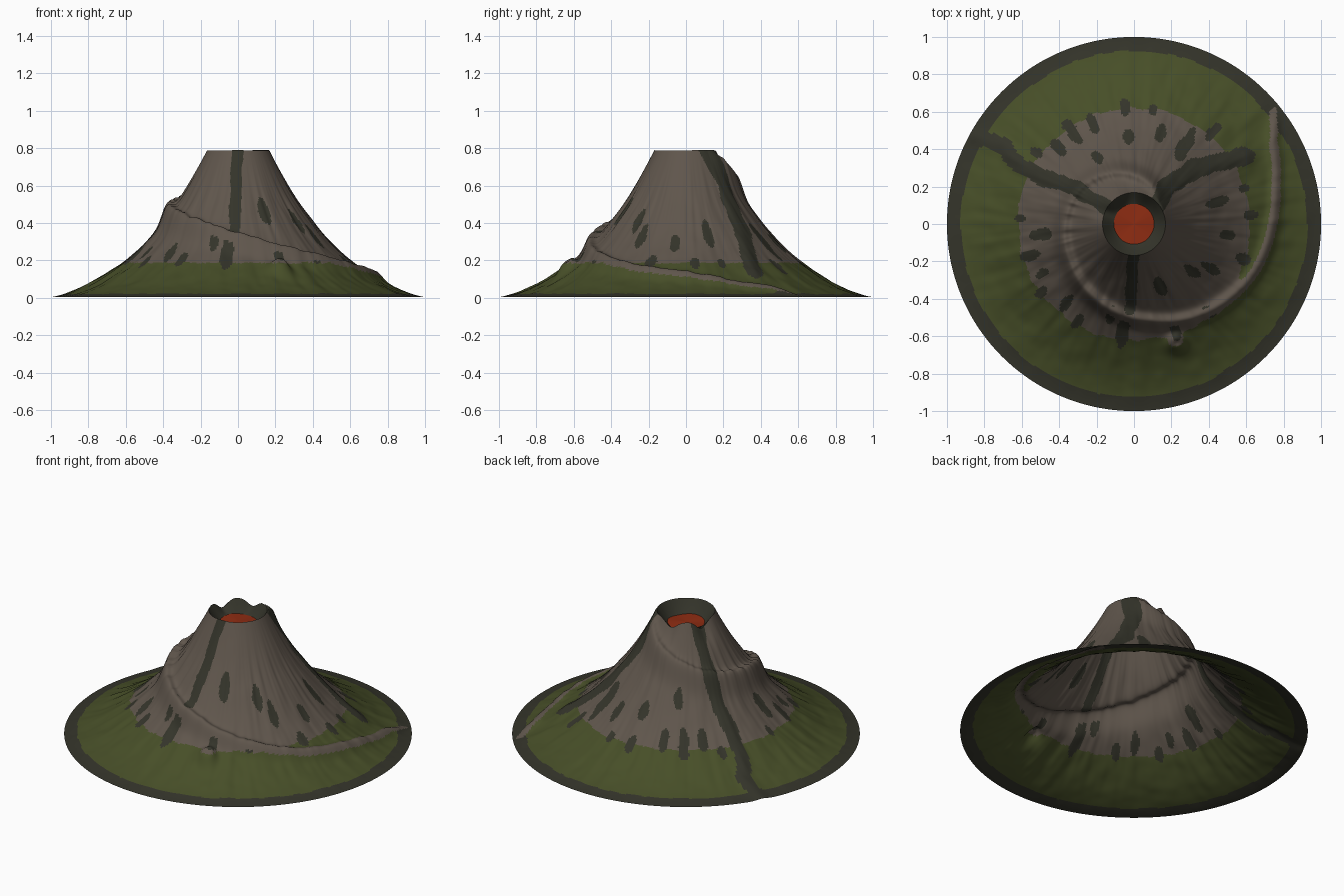
import bpy, bmesh, math
from mathutils import Vector, noise

if "Cube" in bpy.data.objects:
    bpy.data.objects.remove(bpy.data.objects["Cube"])

def material(name, rgb):
    m = bpy.data.materials.new(name)
    m.diffuse_color = (*rgb, 1)
    m.use_nodes = True
    m.node_tree.nodes["Principled BSDF"].inputs["Base Color"].default_value = m.diffuse_color
    return m

ROCK = material("brown rock", (0.115, 0.092, 0.072))
DARK = material("dark basalt", (0.034, 0.034, 0.023))
GRASS = material("grass green", (0.063, 0.077, 0.021))
LAVA = material("red lava", (0.27, 0.025, 0.006))
MATS = [ROCK, DARK, GRASS]

# slope height at r = 0, 0.1 ... 1.1
SLOPE = [1.15, .93, .725, .55, .412, .295, .203, .132, .073, .03, .004, 0]
# spiral ridge: (degrees travelled clockwise from 40, radius)
RIDGE = [(0, .965), (10, .86), (25, .785), (40, .74), (61, .695), (90, .617), (119, .53),
         (157, .455), (190, .405), (220, .38), (254, .355), (292, .30), (325, .25), (360, .19)]
# solidified flows: half width, swelling height, path
FLOWS = [
    (.03, .004, [(0, -.15), (-.01, -.3), (-.02, -.46)]),
    (.05, .02, [(.12, .1), (.18, .2), (.34, .3), (.59, .36)]),
    (.042, .012, [(-.13, .08), (-.25, .15), (-.36, .21), (-.5, .25), (-.64, .34), (-.7, .42), (-.85, .47)]),
]
# basalt patches: x, y, half length
SPOTS = [(-.05, .62, .05), (-.03, .47, .05), (.1, .61, .03), (.14, .49, .05), (-.22, .53, .06),
         (-.33, .49, .07), (-.4, .41, .06), (-.52, .38, .04), (.28, .43, .10), (.42, .49, .05),
         (.59, .19, .03), (.45, .12, .06), (.62, .05, .04), (.5, -.06, .04), (.58, -.18, .05),
         (.42, -.24, .06), (.31, -.25, .05), (.14, -.33, .07), (.22, -.57, .05), (-.06, -.58, .085),
         (-.12, -.48, .05), (-.3, -.52, .04), (-.36, -.42, .05), (-.5, -.37, .04), (-.5, -.27, .04),
         (-.56, -.17, .05), (-.5, -.06, .06), (-.6, .03, .03), (.4, -.47, .04), (-.2, .36, .04)]
RIM_R, RIM_Z, LAKE_R, LAKE_Z = .168, .79, .108, .715

def slope(r):
    i = min(max(int(r * 10), 1), 9)
    t = r * 10 - i
    a, b, c, d = SLOPE[i - 1:i + 3]
    return b + .5 * t * (c - a + t * (2*a - 5*b + 4*c - d + t * (3*(b - c) + d - a)))

def ridge(r, ang):
    """Signed distance from the ridge line and the travelled angle."""
    t = (40 - math.degrees(ang)) % 360
    for (t0, r0), (t1, r1) in zip(RIDGE, RIDGE[1:]):
        if t <= t1:
            return (r - r0 - (r1 - r0) * (t - t0) / (t1 - t0)) * .93, t
    return 1, t

def path_distance(x, y, path):
    p, best = Vector((x, y)), 9
    for a, b in zip(path, path[1:]):
        a, b = Vector(a), Vector(b)
        d = b - a
        k = min(max((p - a).dot(d) / d.length_squared, 0), 1)
        best = min(best, (p - a - d * k).length)
    return best

def wobble(x, y, f, seed=0):
    return noise.noise(Vector((x * f, y * f, seed)))

def height(r, ang):
    x, y = r * math.cos(ang), r * math.sin(ang)
    z = slope(r)
    # radial gullies, strongest mid slope
    fade = min(1, max(0, (r - .17) * 6)) * min(1, max(0, (1 - r) * 5))
    g = noise.noise(Vector((math.cos(ang) * 9, math.sin(ang) * 9, r * 3)))
    g += .5 * noise.noise(Vector((math.cos(ang) * 20, math.sin(ang) * 20, r * 5)))
    z += fade * (.009 * g + .004 * wobble(x, y, 14, 3))
    # spiral ridge
    d, t = ridge(r, ang)
    h = (.02 + .045 * min(1, t / 150)) * min(1, t / 5) * min(1, (360 - t) / 25)
    z += h * math.exp(-(d / .034) ** 2)
    # swollen flows
    for w, lift, path in FLOWS:
        z += lift * math.exp(-(path_distance(x, y, path) / w) ** 2)
    # side vent with a small pit
    d = math.hypot(x - .23, y + .635)
    z += .075 * math.exp(-(d / .048) ** 2) - .03 * math.exp(-(d / .02) ** 2)
    z = min(z, RIM_Z)
    # breaches in the crater rim
    for deg, depth in ((157, .05), (95, .04)):
        da = (math.degrees(ang) - deg + 180) % 360 - 180
        z -= depth * math.exp(-(da / 16) ** 2) * math.exp(-((r - RIM_R) / .06) ** 2)
    return max(z, 0)

def slope_colour(c):
    x, y, z = c
    r, ang = math.hypot(x, y), math.atan2(y, x)
    if r > .925 + .012 * wobble(x, y, 9):
        return 0 if abs(ridge(r, ang)[0]) < .022 and ridge(r, ang)[1] < 15 else 1
    n = wobble(x, y, 16, 5)
    for w, lift, path in FLOWS:
        if path_distance(x, y, path) < w * (1 + .35 * n):
            return 1
    d, t = ridge(r, ang)
    if abs(d) < .024 and t < 200:
        return 0
    for sx, sy, length in SPOTS:
        if abs(sx - x) > .13 or abs(sy - y) > .13:
            continue
        s = math.hypot(sx, sy)
        along = (x * sx + y * sy) / s - s
        across = (y * sx - x * sy) / s
        if math.hypot(along / length, across / (.017 + .2 * length)) < 1 + .5 * n:
            return 1
    return 2 if z < .187 + .006 * wobble(x, y, 12, 8) else 0

def polar_surface(name, r0, r1, rings, sides, zfun, cfun, mats):
    """Sheet made of concentric rings, height and colour given by rules."""
    bm = bmesh.new()
    rows = []
    for i in range(rings + 1):
        r = r0 + (r1 - r0) * i / rings
        rows.append([bm.verts.new((r * math.cos(a), r * math.sin(a), zfun(r, a)))
                     for a in (2 * math.pi * j / sides for j in range(sides))])
    for a, b in zip(rows, rows[1:]):
        for j in range(sides):
            k = (j + 1) % sides
            f = bm.faces.new((a[j], b[j], b[k], a[k]))
            f.smooth = True
            f.material_index = cfun(f.calc_center_median())
    me = bpy.data.meshes.new(name)
    bm.to_mesh(me)
    bm.free()
    for m in mats:
        me.materials.append(m)
    ob = bpy.data.objects.new(name, me)
    bpy.context.collection.objects.link(ob)
    return ob

# mountain slopes, open underneath
polar_surface("mountain_slopes", RIM_R, 1, 130, 380, height, slope_colour, MATS)

# crater wall falling from the rim to the lake
def crater(r, ang):
    t = (r - LAKE_R + .01) / (RIM_R - LAKE_R + .01)
    low = LAKE_Z - .008
    return low + (height(RIM_R, ang) - low) * t ** 1.3
polar_surface("crater_wall", LAKE_R - .01, RIM_R, 8, 380, crater, lambda c: 0, [DARK])

# lava lake
polar_surface("lava_lake", .0005, LAKE_R, 6, 64,
              lambda r, a: LAKE_Z + .003 * math.sin(3 * a) * r / LAKE_R, lambda c: 0, [LAVA])
